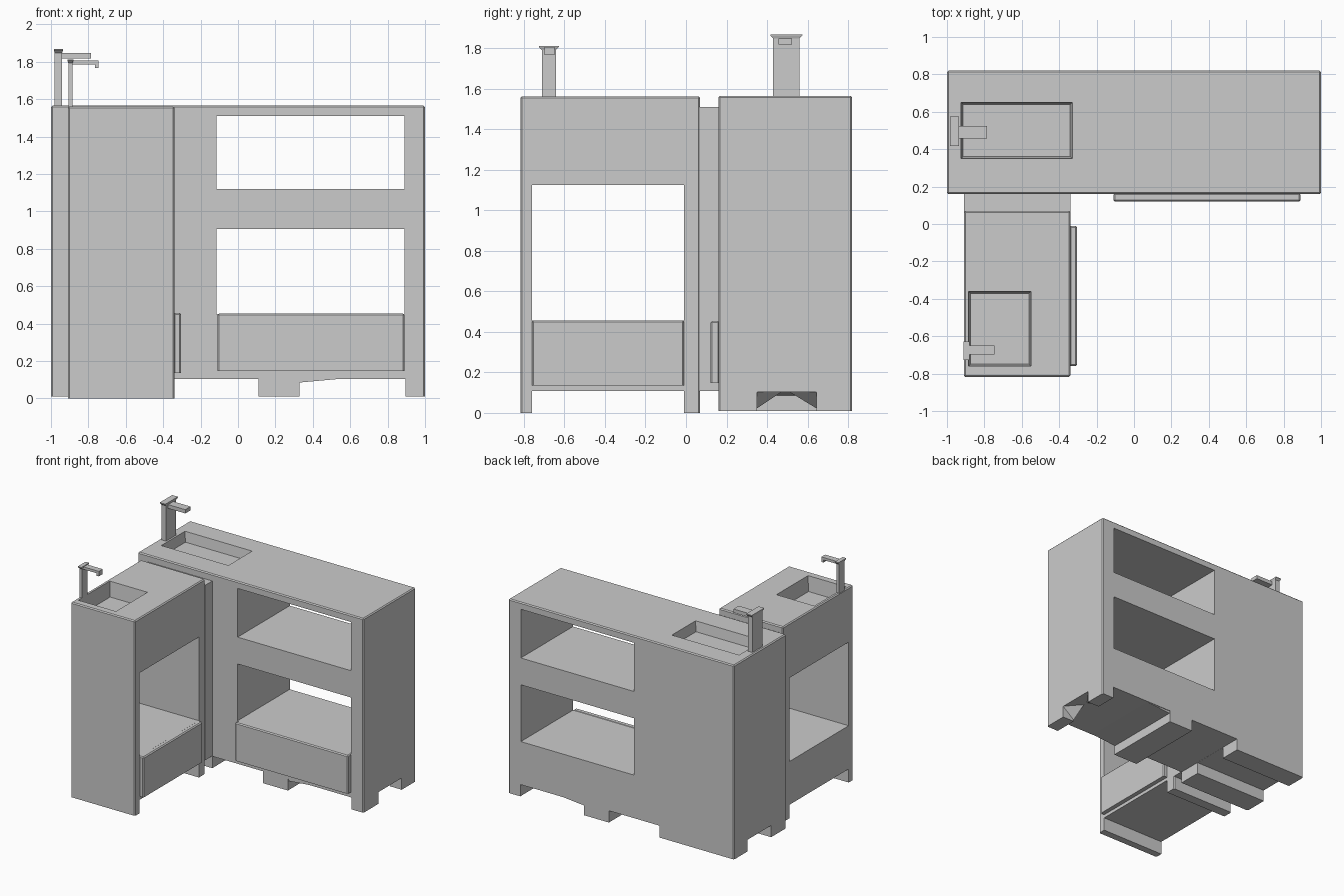
import bpy, bmesh
from itertools import product

if "Cube" in bpy.data.objects:
    bpy.data.objects.remove(bpy.data.objects["Cube"])


def finish(bm, name):
    bmesh.ops.recalc_face_normals(bm, faces=bm.faces)
    me = bpy.data.meshes.new(name)
    bm.to_mesh(me)
    bm.free()
    ob = bpy.data.objects.new(name, me)
    bpy.context.collection.objects.link(ob)
    return ob


def box(name, x, y, z, bevel=0.0):
    """Box from ranges; bevels every edge except those of the bottom face."""
    bm = bmesh.new()
    bmesh.ops.create_cube(bm, size=1)
    for v in bm.verts:
        v.co = [r[0] if c < 0 else r[1] for c, r in zip(v.co, (x, y, z))]
    if bevel:
        edges = [e for e in bm.edges
                 if max(v.co.z for v in e.verts) > z[0] + 1e-4]
        bmesh.ops.bevel(bm, geom=edges, offset=bevel, segments=1,
                        affect='EDGES', profile=0.5)
    return finish(bm, name)


def hull(name, points):
    bm = bmesh.new()
    for p in points:
        bm.verts.new(p)
    bmesh.ops.convex_hull(bm, input=bm.verts)
    return finish(bm, name)


def basin(name, x, y, top, depth, slope=0.012):
    """Slightly tapered sink cutter, open above the worktop."""
    pts = list(product(x, y, (top, top + 0.1)))
    pts += product((x[0] + slope, x[1] - slope),
                   (y[0] + slope, y[1] - slope), (top - depth,))
    return hull(name, pts)


def cut(ob, cutters):
    for c in cutters:
        c.hide_render = True
        m = ob.modifiers.new("cut", 'BOOLEAN')
        m.operation = 'DIFFERENCE'
        m.solver = 'EXACT'
        m.object = c
        bpy.context.view_layer.objects.active = ob
        bpy.ops.object.modifier_apply(modifier=m.name)
        bpy.data.objects.remove(c)


def faucet(name, px, py, base, top, spout_x, sy, sz, drop=0.0):
    """Flat post with a flared cap and a straight spout towards +x."""
    box(name + "_post", px, py, (base, top - 0.015))
    e = 0.014
    hull(name + "_cap",
         list(product(px, py, (top - 0.02,))) +
         list(product((px[0] - 0.005, px[1] + 0.005),
                      (py[0] - e, py[1] + e), (top - 0.006, top))))
    box(name + "_spout", (px[1] - 0.005, spout_x), sy, sz)
    if drop:
        box(name + "_nozzle", (spout_x - 0.02, spout_x), sy,
            (sz[0] - drop, sz[0] + 0.005))


# Long back cabinet: two open shelves, sink, and undercut feet
long_cab = box("long_cabinet", (-1, 1), (0.16, 0.82), (0.01, 1.565), 0.008)
cut(long_cab, [
    box("lower_shelf_cut", (-0.115, 0.89), (0, 1), (0.45, 0.905)),
    box("upper_shelf_cut", (-0.115, 0.89), (0, 1), (1.12, 1.51)),
    basin("long_sink_cut", (-0.925, -0.33), (0.35, 0.65), 1.565, 0.08),
    box("under_cut_left", (-0.34, 0.11), (0, 1), (-0.1, 0.105)),
    box("under_cut_right", (0.33, 0.895), (0, 1), (-0.1, 0.105)),
    box("channel_cut", (-1.1, -0.3), (0.35, 0.65), (-0.1, 0.104)),
    # end notch narrows from a rectangle to a triangle
    hull("end_notch_cut",
         list(product((1.0, 1.1), (0.35, 0.645), (-0.05, 0.104))) +
         [(0.88, 0.35, -0.05), (0.88, 0.645, -0.05),
          (0.88, 0.35, 0.01), (0.88, 0.645, 0.01), (0.88, 0.49, 0.104)]),
])
# Sloped brace beside the middle foot
hull("foot_brace", [(x, y, z) for y in (0.165, 0.815)
                    for x, z in ((0.33, 0.085), (0.55, 0.105), (0.33, 0.11))])

# Short front cabinet: one open shelf, sink, recessed underside
short_cab = box("short_cabinet", (-0.91, -0.34), (-0.818, 0.07), (0, 1.562), 0.008)
cut(short_cab, [
    box("shelf_cut", (-1.1, -0.2), (-0.76, -0.01), (0.455, 1.125)),
    box("under_cut", (-1.1, -0.2), (-0.76, -0.01), (-0.1, 0.108)),
    basin("short_sink_cut", (-0.885, -0.55), (-0.76, -0.36), 1.562, 0.12),
])

# Link between the two cabinets
box("corner_link", (-0.91, -0.34), (0.065, 0.165), (0.108, 1.51))

# Drawer fronts
box("long_drawer", (-0.11, 0.89), (0.12, 0.165), (0.147, 0.453), 0.008)
box("short_drawer", (-0.345, -0.305), (-0.76, -0.01), (0.135, 0.457), 0.008)

# Faucets
faucet("long_faucet", (-0.98, -0.94), (0.43, 0.56), 1.56, 1.868,
       -0.787, (0.457, 0.523), (1.818, 1.848))
faucet("short_faucet", (-0.907, -0.885), (-0.712, -0.642), 1.555, 1.812,
       -0.745, (-0.698, -0.65), (1.786, 1.806), 0.02)
